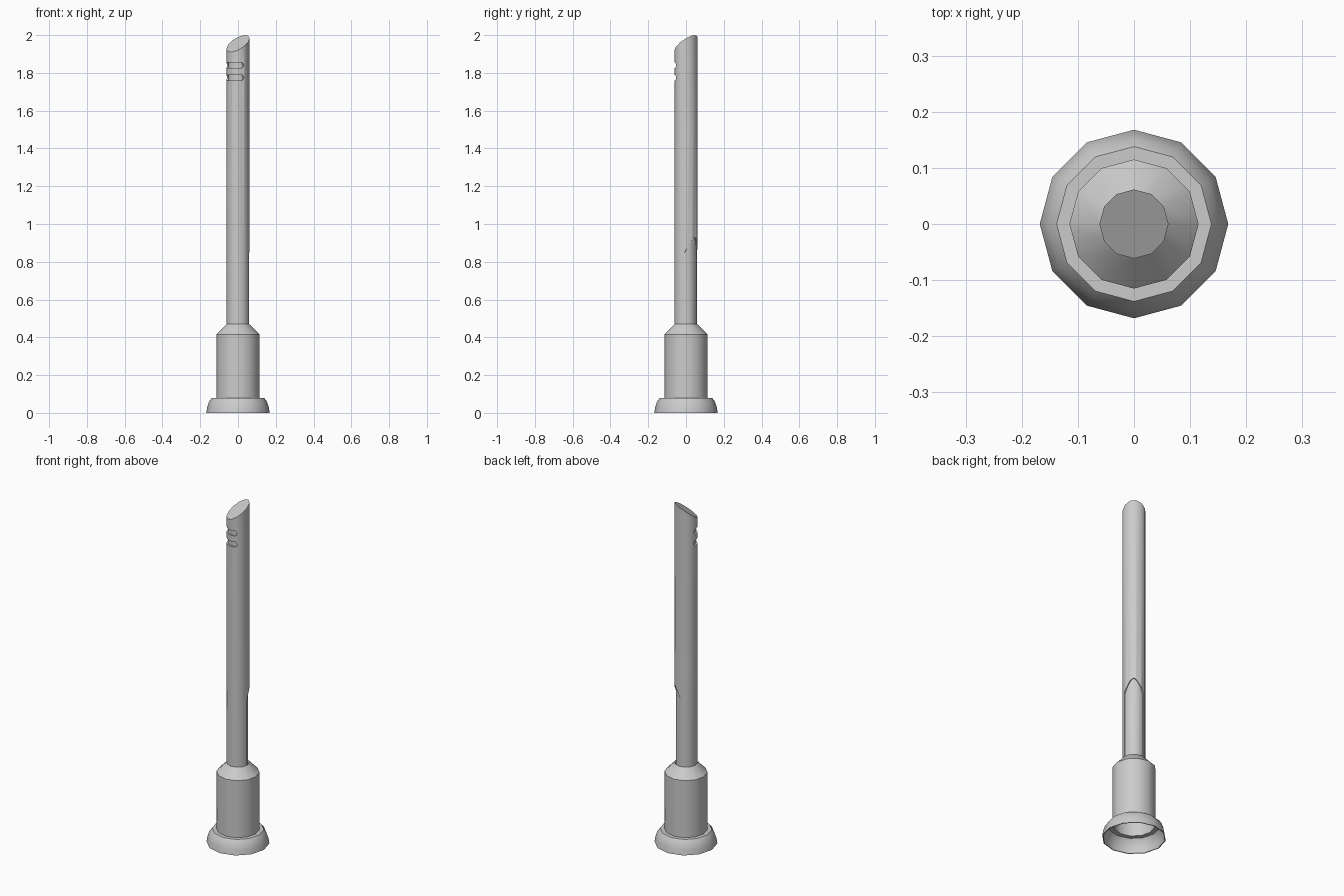
import bpy, bmesh, math

if "Cube" in bpy.data.objects:
    bpy.data.objects.remove(bpy.data.objects["Cube"])

SIDES = 12
TUBE_R = 0.0615

grey = bpy.data.materials.new("warm_grey")
grey.diffuse_color = (0.6, 0.6, 0.6, 1)
grey.use_nodes = True
grey.node_tree.nodes["Principled BSDF"].inputs["Base Color"].default_value = grey.diffuse_color


def make_object(name, bm):
    bmesh.ops.recalc_face_normals(bm, faces=bm.faces)
    mesh = bpy.data.meshes.new(name)
    bm.to_mesh(mesh)
    bm.free()
    mesh.materials.append(grey)
    obj = bpy.data.objects.new(name, mesh)
    bpy.context.collection.objects.link(obj)
    return obj


def smooth(obj):
    bpy.ops.object.select_all(action='DESELECT')
    obj.select_set(True)
    bpy.context.view_layer.objects.active = obj
    bpy.ops.object.shade_smooth_by_angle(angle=math.radians(36))


def ring(bm, r, z):
    """Ring of vertices; z is a function of x and y."""
    verts = []
    for i in range(SIDES):
        a = math.tau * i / SIDES
        x, y = r * math.cos(a), r * math.sin(a)
        verts.append(bm.verts.new((x, y, z(x, y))))
    return verts


def bridge(bm, a, b):
    n = len(a)
    for i in range(n):
        j = (i + 1) % n
        bm.faces.new((a[i], a[j], b[j], b[i]))


def sector(name, a0, a1, n, low, high, r_in, r_out=0.08):
    """Curved cutter between two angles; low and high give z for t in -1..1."""
    bm = bmesh.new()
    rows = []
    for i in range(n + 1):
        t = 2 * i / n - 1
        a = math.radians(a0 + (a1 - a0) * i / n)
        c, s = math.cos(a), math.sin(a)
        rows.append([bm.verts.new((r * c, r * s, z)) for r, z in
                     ((r_in, low(t)), (r_out, low(t)), (r_out, high(t)), (r_in, high(t)))])
    for p, q in zip(rows, rows[1:]):
        bridge(bm, p, q)
    bm.faces.new(rows[0])
    bm.faces.new(rows[-1])
    obj = make_object(name, bm)
    obj.hide_render = True
    return obj


# Hollow socket with flared foot: outer wall up, inner wall back down
profile = [(0.168, 0), (0.163, 0.03), (0.153, 0.06), (0.138, 0.08), (0.115, 0.08),
           (0.115, 0.415), (0.061, 0.47), (0.055, 0.462), (0.109, 0.41),
           (0.109, 0.075), (0.135, 0.075), (0.148, 0.057), (0.158, 0.028), (0.163, 0)]
bm = bmesh.new()
rings = [ring(bm, r, lambda x, y, h=h: h) for r, h in profile]
for a, b in zip(rings, rings[1:] + rings[:1]):
    bridge(bm, a, b)
smooth(make_object("socket", bm))

# Long tube with a slanted tip
bm = bmesh.new()
bottom = ring(bm, TUBE_R, lambda x, y: 0.455)
top = ring(bm, TUBE_R, lambda x, y: 1.955 + 0.46 * x + 0.57 * y)
bridge(bm, bottom, top)
bm.faces.new(bottom)
bm.faces.new(top)
tube = make_object("tube", bm)


# Two round-ended slots near the tip and a pointed recess at the back
def slot_half(t):
    e = max(0, (abs(t) - 0.8) / 0.2)
    return max(0.002, 0.015 * math.sqrt(max(0, 1 - e * e)))


cutters = [sector("slot_cutter", -190, -60, 30,
                  lambda t, z=z: z - slot_half(t), lambda t, z=z: z + slot_half(t), 0.051)
           for z in (1.775, 1.84)]
cutters.append(sector("recess_cutter", -7, 105, 12, lambda t: 0.44,
                      lambda t: 0.93 - 0.08 * abs(t) ** 1.4, 0.0545))
for cutter in cutters:
    mod = tube.modifiers.new("cut", 'BOOLEAN')
    mod.operation = 'DIFFERENCE'
    mod.solver = 'EXACT'
    mod.object = cutter
bpy.context.view_layer.objects.active = tube
for mod in list(tube.modifiers):
    bpy.ops.object.modifier_apply(modifier=mod.name)
for cutter in cutters:
    bpy.data.objects.remove(cutter)
smooth(tube)
